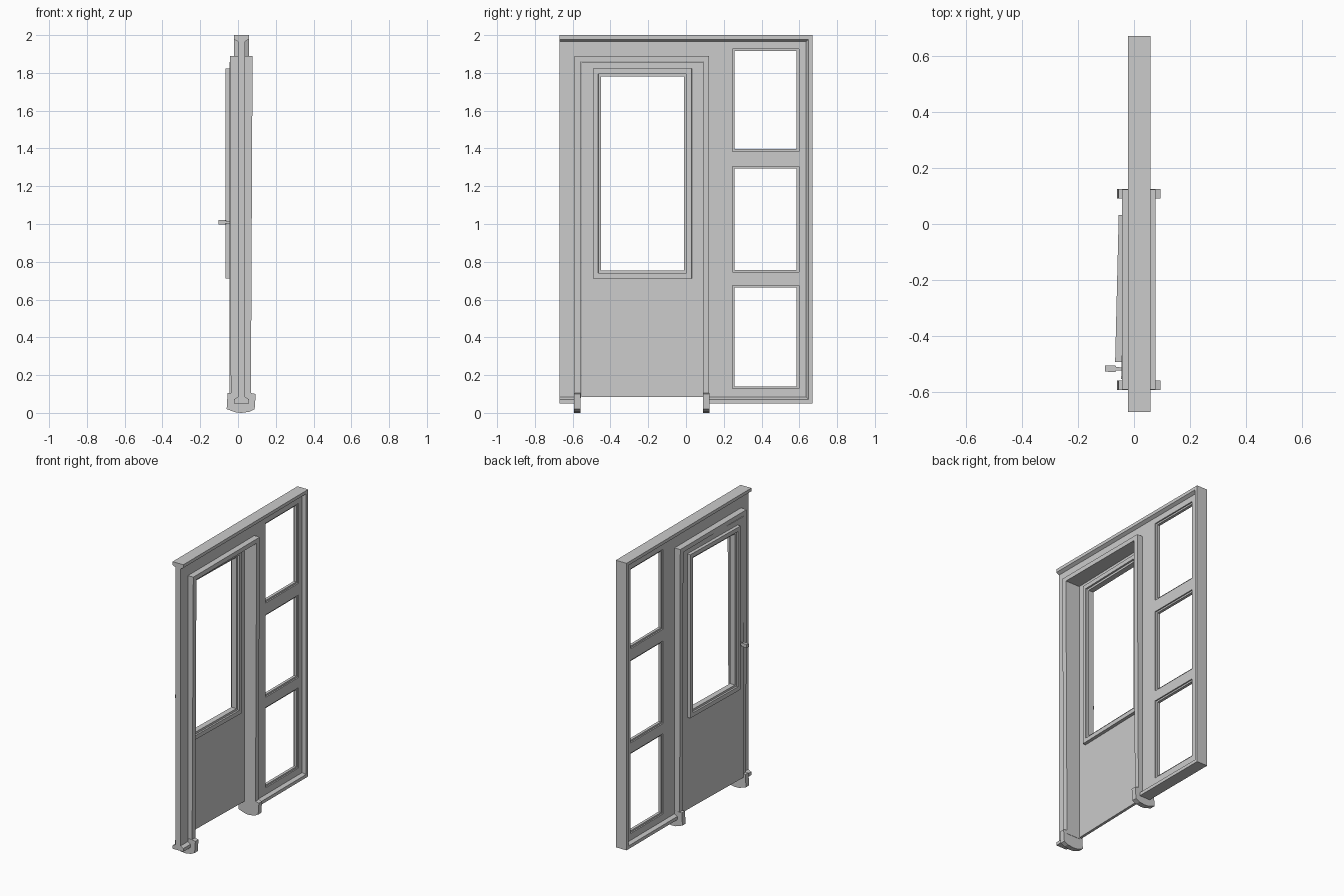
import bpy, bmesh, math
from mathutils import Matrix, Vector

cube = bpy.data.objects.get("Cube")
if cube:
    bpy.data.objects.remove(cube, do_unlink=True)

# Single plain grey
grey = bpy.data.materials.new("plain_grey")
grey.use_nodes = True
colour = (0.6, 0.6, 0.6, 1)
grey.diffuse_color = colour
grey.node_tree.nodes["Principled BSDF"].inputs["Base Color"].default_value = colour


def prism(name, loops, low, high, place):
    """Fill outline (and hole) loops, extrude them; place maps (a, b, depth) to xyz."""
    bm = bmesh.new()
    for loop in loops:
        vs = [bm.verts.new((a, b, low)) for a, b in loop]
        for i, v in enumerate(vs):
            bm.edges.new((v, vs[(i + 1) % len(vs)]))
    bmesh.ops.triangle_fill(bm, edges=bm.edges[:], use_beauty=True, use_dissolve=False)
    top = bmesh.ops.extrude_face_region(bm, geom=bm.faces[:])["geom"]
    for v in top:
        if isinstance(v, bmesh.types.BMVert):
            v.co.z = high
    for v in bm.verts:
        v.co = Vector(place(*v.co))
    bmesh.ops.recalc_face_normals(bm, faces=bm.faces[:])
    mesh = bpy.data.meshes.new(name)
    bm.to_mesh(mesh)
    bm.free()
    mesh.materials.append(grey)
    ob = bpy.data.objects.new(name, mesh)
    bpy.context.collection.objects.link(ob)
    return ob


def rect(y0, y1, z0, z1, inset=0.0):
    y0, y1, z0, z1 = y0 + inset, y1 - inset, z0 + inset, z1 - inset
    return [(y0, z0), (y1, z0), (y1, z1), (y0, z1)]


def arch(y0, y1, z0, z1, base):
    return [(y0, base), (y0, z1), (y1, z1), (y1, base)]


def facing(y, z, x):
    return (x, y, z)


# Wall web with door notch and three window openings
END, BASE, TOP = 0.67, 0.05, 2.0
WEB = (0.0, 0.037)
windows = [rect(0.245, 0.597, z0, z1)
           for z0, z1 in ((0.13, 0.675), (0.745, 1.305), (1.385, 1.927))]
outline = [(-END, BASE), (-0.575, BASE), (-0.575, 1.875), (0.105, 1.875),
           (0.105, BASE), (END, BASE), (END, TOP), (-END, TOP)]
prism("wall", [outline] + windows, *WEB, facing)

# Slim sash recessed in each window opening
for name, hole in zip(("lower", "middle", "upper"), windows):
    (y0, z0), (y1, z1) = hole[0], hole[2]
    prism(name + "_window_sash", [hole, rect(y0, y1, z0, z1, 0.011)], 0.009, 0.028, facing)

# Flanged rim: wide edge sloping in to the web
rim = [(-0.022, 0), (0.058, 0), (0.058, 0.022), (WEB[1], 0.034), (WEB[0], 0.034), (-0.022, 0.022)]
prism("top_rim", [rim], -END, END, lambda x, d, y: (x, y, TOP - d))
prism("bottom_rim_wide", [rim], 0.11, END, lambda x, d, y: (x, y, BASE + d))
prism("bottom_rim_narrow", [rim], -END, -0.58, lambda x, d, y: (x, y, BASE + d))
prism("end_rim", [rim], BASE, TOP, lambda x, d, z: (x, END - d, z))

# Door casing, slightly slimmer toward the floor
casing = arch(-0.59, 0.123, 0, 1.89, 0.08) + arch(-0.556, 0.09, 0, 1.86, 0.08)[::-1]
prism("door_casing", [casing], -0.043, 0.077,
      lambda y, z, x: (x * (0.88 + 0.12 * z / 1.89), y, z))

# Rounded feet under the casing posts
foot = [(-0.055, 0.105), (-0.06, 0.02), (-0.01, 0.002), (0.02, 0),
        (0.06, 0.006), (0.088, 0.02), (0.094, 0.1), (0.07, 0.105)]
for name, y in (("front_foot", -0.592), ("rear_foot", 0.09)):
    prism(name, [foot], y, y + 0.034, lambda x, z, d: (x, d, z))

# Door leaf with glazing opening and stepped trim on both faces
opening = (-0.492, 0.031, 0.712, 1.823)
leaf = [
    prism("door_panel", [rect(-0.552, 0.089, 0.085, 1.858), rect(*opening, 0.02)],
          -0.03, -0.012, facing),
    prism("door_window_trim", [rect(*opening), rect(*opening, 0.028)],
          -0.053, 0.010, facing),
    prism("door_window_lip", [rect(*opening, 0.026), rect(*opening, 0.042)],
          -0.040, -0.002, facing),
    # Handle: stem and grip
    prism("handle_stem", [rect(-0.523, -0.511, 1.002, 1.016)], -0.055, -0.025, facing),
    prism("handle_grip", [rect(-0.528, -0.506, 0.998, 1.021)], -0.089, -0.05, facing),
]

# Leave the door slightly ajar
hinge = Vector((-0.02, 0.089, 0))
swing = (Matrix.Translation(hinge) @ Matrix.Rotation(math.radians(-1.4), 4, "Z")
         @ Matrix.Translation(-hinge))
for ob in leaf:
    ob.data.transform(swing)
